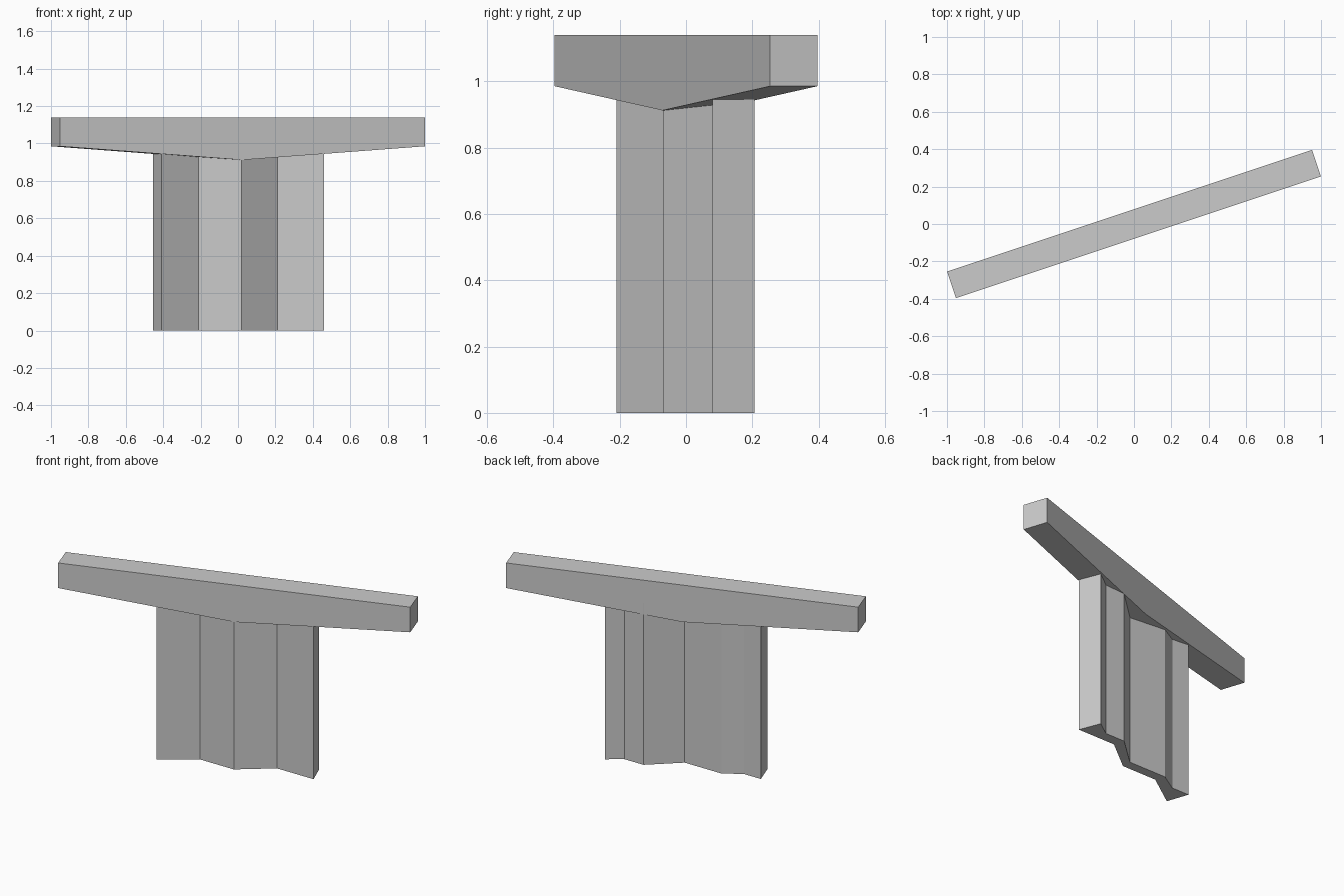
import bpy, bmesh, math
from mathutils import Matrix

if "Cube" in bpy.data.objects:
    bpy.data.objects.remove(bpy.data.objects["Cube"])


def extrude_outline(name, points, direction):
    """Closed prism made by extruding a planar outline."""
    bm = bmesh.new()
    face = bm.faces.new([bm.verts.new(p) for p in points])
    ext = bmesh.ops.extrude_face_region(bm, geom=[face], use_keep_orig=True)
    verts = [g for g in ext["geom"] if isinstance(g, bmesh.types.BMVert)]
    bmesh.ops.translate(bm, verts=verts, vec=direction)
    bmesh.ops.recalc_face_normals(bm, faces=bm.faces)
    mesh = bpy.data.meshes.new(name)
    bm.to_mesh(mesh)
    bm.free()
    obj = bpy.data.objects.new(name, mesh)
    bpy.context.collection.objects.link(obj)
    return obj


# Cap beam: five-sided elevation with a shallow V underside, skewed in plan
half_len, half_w = 1.028, 0.075
skew = math.atan2(1, 3)
elevation = [(-half_len, 0.985), (0, 0.912), (half_len, 0.985),
             (half_len, 1.14), (-half_len, 1.14)]
beam = extrude_outline("cap_beam", [(u, -half_w, z) for u, z in elevation],
                       (0, 2 * half_w, 0))
beam.data.transform(Matrix.Rotation(skew, 4, 'Z'))

# Pier wall: stepped zigzag plan, its top buried in the beam
front = [(-0.41, -0.21), (-0.21, -0.07), (0.02, -0.07), (0.21, 0.08), (0.46, 0.08)]
back = [(0.41, 0.207), (0.32, 0.143), (0.19, 0.143), (0.018, -0.013),
        (-0.232, -0.013), (-0.34, -0.08), (-0.455, -0.08)]
extrude_outline("pier_wall", [(x, y, 0) for x, y in front + back], (0, 0, 1.0))
